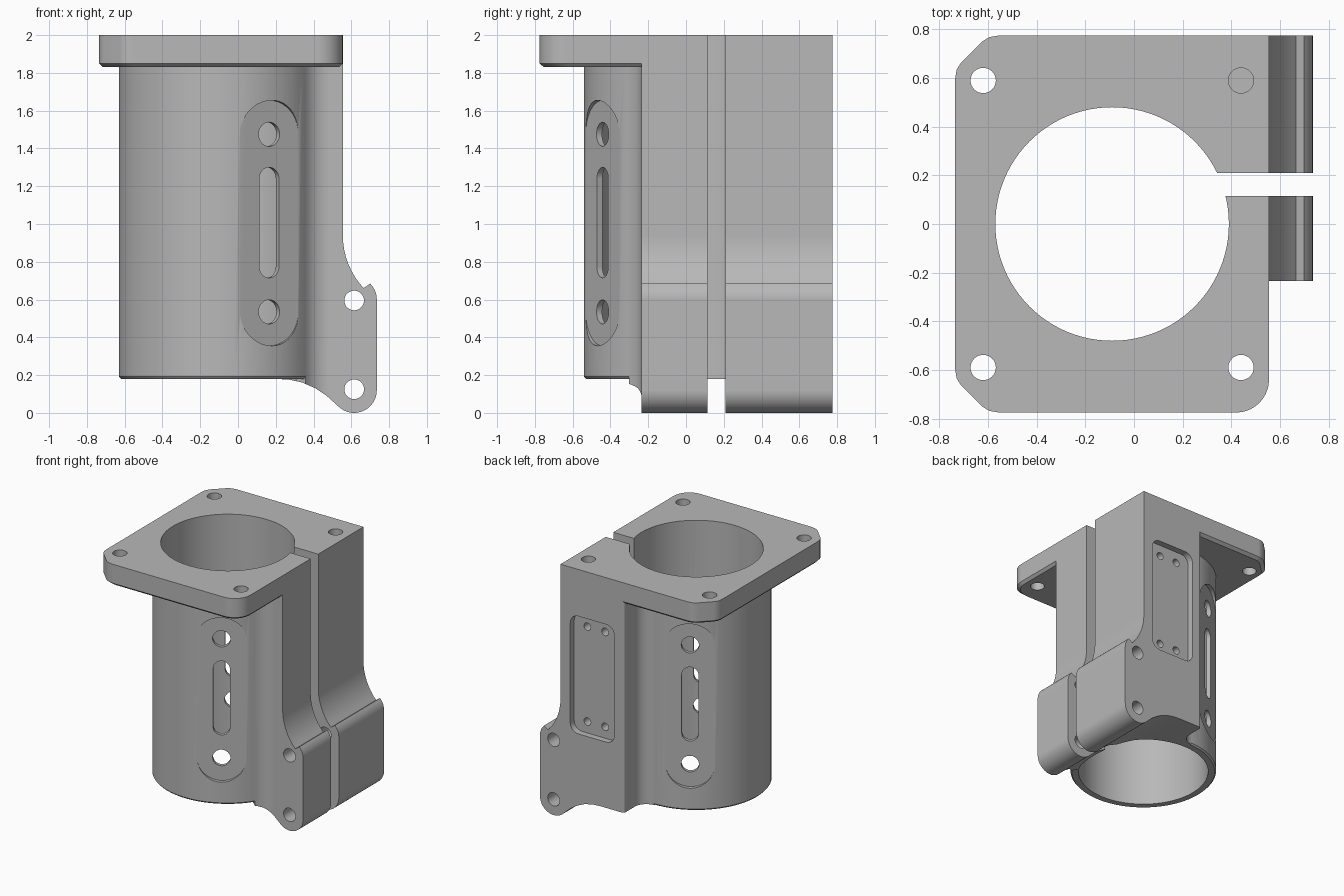
import bpy, bmesh, math
from mathutils import Matrix, Vector

cube = bpy.data.objects.get("Cube")
if cube:
    bpy.data.objects.remove(cube, do_unlink=True)

CX = -0.09            # axis of the barrel
OUTER, BORE = 0.54, 0.48
SIDE = Matrix.Rotation(math.pi / 2, 4, 'X')   # profile in x/z, depth along -y


def arc(cx, cy, r, a0, a1, n=8):
    return [(cx + r * math.cos(math.radians(a0 + (a1 - a0) * i / n)),
             cy + r * math.sin(math.radians(a0 + (a1 - a0) * i / n))) for i in range(n + 1)]


def circle(cx, cy, r, n=32):
    return arc(cx, cy, r, 0, 360, n)[:-1]


def slot(cx, z0, z1, r):
    return arc(cx, z1 - r, r, 0, 180, 20) + arc(cx, z0 + r, r, 180, 360, 20)


def rounded_rect(x0, x1, y0, y1, r):
    return (arc(x1 - r, y1 - r, r, 0, 90) + arc(x0 + r, y1 - r, r, 90, 180)
            + arc(x0 + r, y0 + r, r, 180, 270) + arc(x1 - r, y0 + r, r, 270, 360))


def prism(name, pts, lo, hi, matrix=Matrix(), chamfer=0.0, shrink=1.0):
    """Extruded outline, optionally with a chamfered lower rim."""
    bm = bmesh.new()
    levels = [(lo, shrink), (lo + chamfer, 1.0), (hi, 1.0)] if chamfer else [(lo, 1.0), (hi, 1.0)]
    rings = [[bm.verts.new((CX + (x - CX) * s, y * s, z)) for x, y in pts] for z, s in levels]
    n = len(pts)
    for a, b in zip(rings, rings[1:]):
        for i in range(n):
            j = (i + 1) % n
            bm.faces.new((a[i], a[j], b[j], b[i]))
    bm.faces.new(rings[0])
    bm.faces.new(rings[-1])
    bmesh.ops.recalc_face_normals(bm, faces=bm.faces[:])
    bm.transform(matrix)
    mesh = bpy.data.meshes.new(name)
    bm.to_mesh(mesh)
    bm.free()
    obj = bpy.data.objects.new(name, mesh)
    bpy.context.collection.objects.link(obj)
    return obj


def combine(target, tool, op):
    """Apply a boolean and drop the tool."""
    mod = target.modifiers.new("combine", 'BOOLEAN')
    mod.operation, mod.solver, mod.object = op, 'EXACT', tool
    graph = bpy.context.evaluated_depsgraph_get()
    graph.update()
    mesh = bpy.data.meshes.new_from_object(target.evaluated_get(graph))
    target.modifiers.clear()
    target.data = mesh
    bpy.data.objects.remove(tool, do_unlink=True)


# Barrel
body = prism("clamp_mount_body", circle(CX, 0, OUTER, 96), 0.18, 1.93,
             chamfer=0.012, shrink=0.98)

# Clamp block: plan outline with fillets into the barrel
FRONT, BACK, LEFT = -0.235, 0.775, 0.0
r1 = 0.15
fx = CX + math.sqrt((OUTER + r1) ** 2 - (FRONT - r1) ** 2)
a_end = math.degrees(math.atan2(r1 - FRONT, CX - fx))
r2 = 0.1
fy = math.sqrt((OUTER + r2) ** 2 - (LEFT - r2 - CX) ** 2)
plan = [(CX, 0)]
plan += arc(fx, FRONT - r1, r1, a_end, 90)
plan += [(0.9, FRONT), (0.9, BACK)]
plan += arc(LEFT + 0.02, BACK - 0.02, 0.02, 90, 180, 4)
plan += arc(LEFT - r2, fy, r2, 0, -90, 10)
block = prism("clamp_block", plan, -0.2, 1.92)

# Side outline of the block with its clamping foot
side = [(-0.4, 0.18), (0.2, 0.18), (0.27, 0.176), (0.34, 0.161), (0.41, 0.13),
        (0.47, 0.09), (0.52, 0.045)]
side += arc(0.615, 0.12, 0.12, 232, 360, 12)
side += arc(0.615, 0.6, 0.12, 0, 45, 5)
side += arc(0.555 + 0.41, 0.94, 0.41, 223, 180, 8)
side += [(0.555, 2.1), (-0.4, 2.1)]
combine(block, prism("foot_outline", side, -1, 1, SIDE), 'INTERSECT')
combine(body, block, 'UNION')

# Mounting flange
corner = [(-0.735, 0.60), (-0.729, 0.635), (-0.71, 0.665), (-0.625, 0.75),
          (-0.595, 0.768), (-0.555, 0.775)]
plate = corner + [(0.555, 0.775)] + arc(0.42, -0.64, 0.135, 0, -90, 10)
plate += [(x, -y) for x, y in reversed(corner)]
combine(body, prism("flange", plate, 1.83, 2.0, chamfer=0.02, shrink=0.97), 'UNION')

# Bore and clamping slit
combine(body, prism("bore", circle(CX, 0, BORE, 96), -1, 3), 'DIFFERENCE')
combine(body, prism("slit", [(0.1, 0.115), (1, 0.115), (1, 0.21), (0.1, 0.21)], -1, 3),
        'DIFFERENCE')

# Flange screw holes, the one over the block being blind
for x in (-0.62, 0.44):
    for y in (-0.59, 0.59):
        depth = 1.75 if x > 0 and y > 0 else 1.7
        combine(body, prism("screw_hole", circle(x, y, 0.052), depth, 2.2), 'DIFFERENCE')

# Clamp bolt holes through the foot
for z in (0.125, 0.595):
    combine(body, prism("bolt_hole", circle(0.615, z, 0.052), -1, 1, SIDE), 'DIFFERENCE')

# Flat recesses with slot and holes on opposite sides of the barrel
for angle in (-60, 120):
    m = (Matrix.Translation((CX, 0, 0))
         @ Matrix.Rotation(math.radians(angle + 90), 4, 'Z') @ SIDE)
    combine(body, prism("recess", slot(0, 0.355, 1.655, 0.178), 0.51, 0.62, m), 'DIFFERENCE')
    combine(body, prism("long_slot", slot(0, 0.715, 1.3, 0.06), 0.3, 0.62, m), 'DIFFERENCE')
    for z in (0.535, 1.475):
        combine(body, prism("round_hole", circle(0, z, 0.064), 0.3, 0.62, m), 'DIFFERENCE')

# Back pocket with four small holes
combine(body, prism("pocket", rounded_rect(0.085, 0.47, 0.7, 1.63, 0.07), -0.9, -0.725, SIDE),
        'DIFFERENCE')
for x in (0.2, 0.355):
    for z in (0.79, 1.54):
        combine(body, prism("pocket_hole", circle(x, z, 0.03, 20), -0.9, -0.63, SIDE),
                'DIFFERENCE')

# Grey finish and shading
grey = bpy.data.materials.new("plain_grey")
grey.use_nodes = True
colour = (0.48, 0.48, 0.48, 1)
grey.diffuse_color = colour
grey.node_tree.nodes["Principled BSDF"].inputs["Base Color"].default_value = colour
body.data.materials.clear()
body.data.materials.append(grey)
for poly in body.data.polygons:
    poly.material_index = 0

bpy.ops.object.select_all(action='DESELECT')
body.select_set(True)
bpy.context.view_layer.objects.active = body
bpy.ops.object.shade_smooth_by_angle(angle=math.radians(28))
weighted = body.modifiers.new("even_shading", 'WEIGHTED_NORMAL')
weighted.keep_sharp = True
